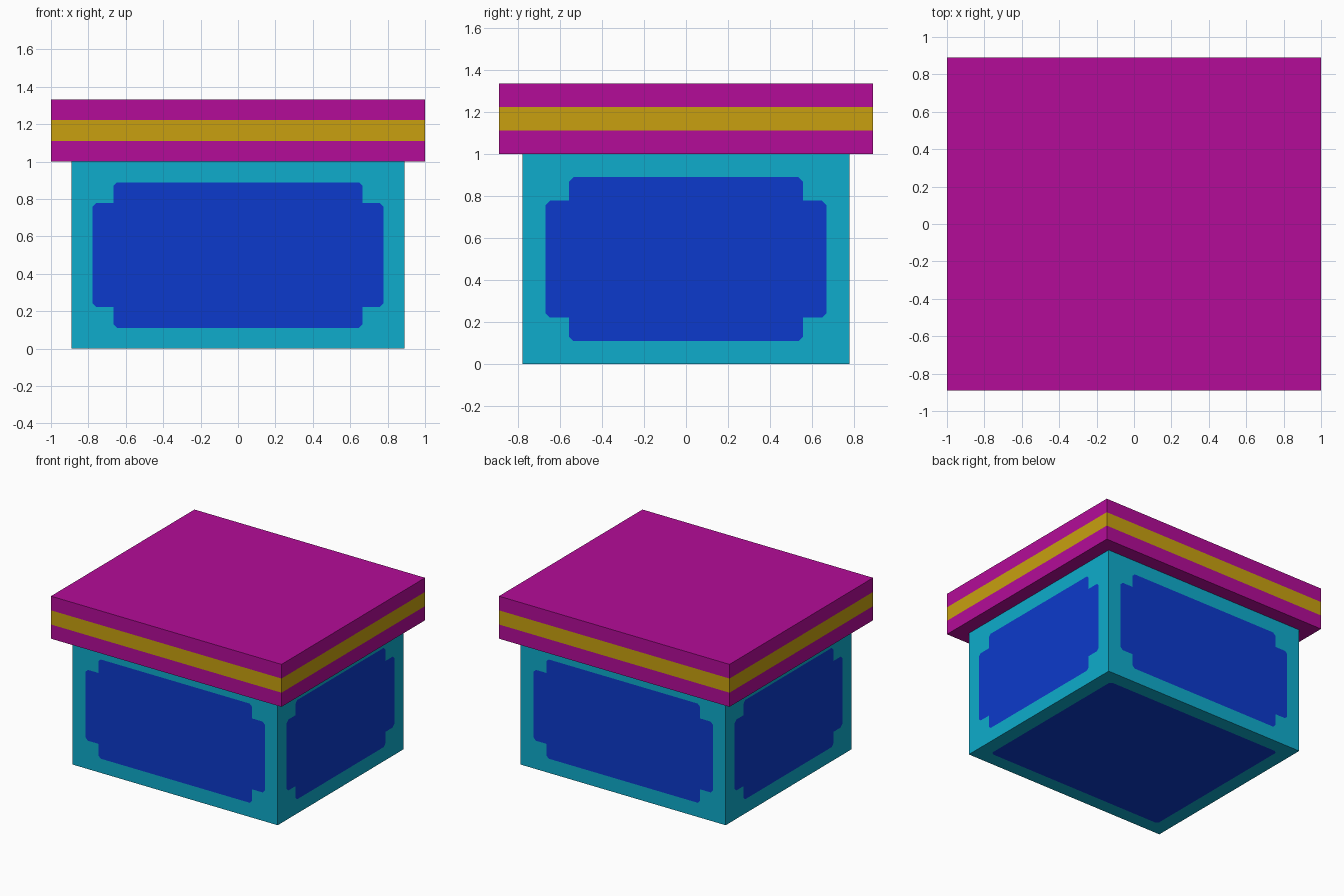
import bpy, bmesh
from mathutils import Vector, Matrix

if "Cube" in bpy.data.objects:
    bpy.data.objects.remove(bpy.data.objects["Cube"])

U = 1 / 9   # the model sits on a grid of ninths
C = 0.02    # clipped panel corners


def material(name, rgb):
    m = bpy.data.materials.new(name)
    m.diffuse_color = (*rgb, 1)
    m.use_nodes = True
    m.node_tree.nodes["Principled BSDF"].inputs["Base Color"].default_value = m.diffuse_color
    return m


cyan = material("cyan", (0.0044, 0.413, 0.604))
blue = material("blue", (0.0037, 0.042, 0.604))
magenta = material("magenta", (0.456, 0.0037, 0.314))
gold = material("gold", (0.578, 0.352, 0.0052))


def finish(bm, name, mats):
    bmesh.ops.remove_doubles(bm, verts=bm.verts, dist=1e-5)
    bmesh.ops.recalc_face_normals(bm, faces=bm.faces)
    mesh = bpy.data.meshes.new(name)
    bm.to_mesh(mesh)
    bm.free()
    for m in mats:
        mesh.materials.append(m)
    ob = bpy.data.objects.new(name, mesh)
    bpy.context.collection.objects.link(ob)
    return ob


def mirror_quarter(pts):
    """Closed outline from the points of its upper right quarter."""
    out = []
    for sx, sy in ((1, 1), (-1, 1), (-1, -1), (1, -1)):
        q = [(x * sx, y * sy) for x, y in pts]
        out += q if sx * sy > 0 else q[::-1]
    return out


def wall(bm, w, h, notched, centre, right, up):
    """Flat w x h (half sizes) side with an inset blue panel."""
    a, b = w - U, h - U
    if notched:
        quarter = [(a, b - U - C), (a - C, b - U), (a - U, b - U),
                   (a - U, b - C), (a - U - C, b)]
    else:
        quarter = [(a, b - C), (a - C, b)]
    edges, loops = [], []
    for pts in ([(w, h), (-w, h), (-w, -h), (w, -h)], mirror_quarter(quarter)):
        vs = [bm.verts.new((x, y, 0)) for x, y in pts]
        edges += [bm.edges.new((vs[i - 1], vs[i])) for i in range(len(vs))]
        loops.append(vs)
    bmesh.ops.triangle_fill(bm, edges=edges, use_beauty=True, normal=(0, 0, 1))
    panel = bm.faces.new(loops[1])
    panel.material_index = 1
    r, u = Vector(right), Vector(up)
    m = Matrix((r, u, r.cross(u))).transposed().to_4x4()
    m.translation = centre
    bmesh.ops.transform(bm, matrix=m, verts=loops[0] + loops[1])


# Box body: four notched panels, a plain panel below, closed on top
X, Y, Z = 8 * U, 7 * U, 1.0
bm = bmesh.new()
for s in (-1, 1):
    wall(bm, X, Z / 2, True, (0, s * Y, Z / 2), (-s, 0, 0), (0, 0, 1))
    wall(bm, Y, Z / 2, True, (s * X, 0, Z / 2), (0, s, 0), (0, 0, 1))
wall(bm, X, Y, False, (0, 0, 0), (1, 0, 0), (0, -1, 0))
bm.faces.new([bm.verts.new((x, y, Z)) for x, y in ((X, Y), (-X, Y), (-X, -Y), (X, -Y))])
finish(bm, "box_body", [cyan, blue])

# Lid: slab with a gold band around its middle third
bm = bmesh.new()
bmesh.ops.create_cube(bm, size=1, matrix=Matrix.Translation((0, 0, 1 + 1.5 * U))
                      @ Matrix.Diagonal((2, 16 * U, 3 * U, 1)))
for k in (1, 2):
    bmesh.ops.bisect_plane(bm, geom=bm.verts[:] + bm.edges[:] + bm.faces[:],
                           plane_co=(0, 0, 1 + k * U), plane_no=(0, 0, 1))
for f in bm.faces:
    if abs(f.calc_center_median().z - (1 + 1.5 * U)) < 0.01:
        f.material_index = 1
finish(bm, "lid", [magenta, gold])
